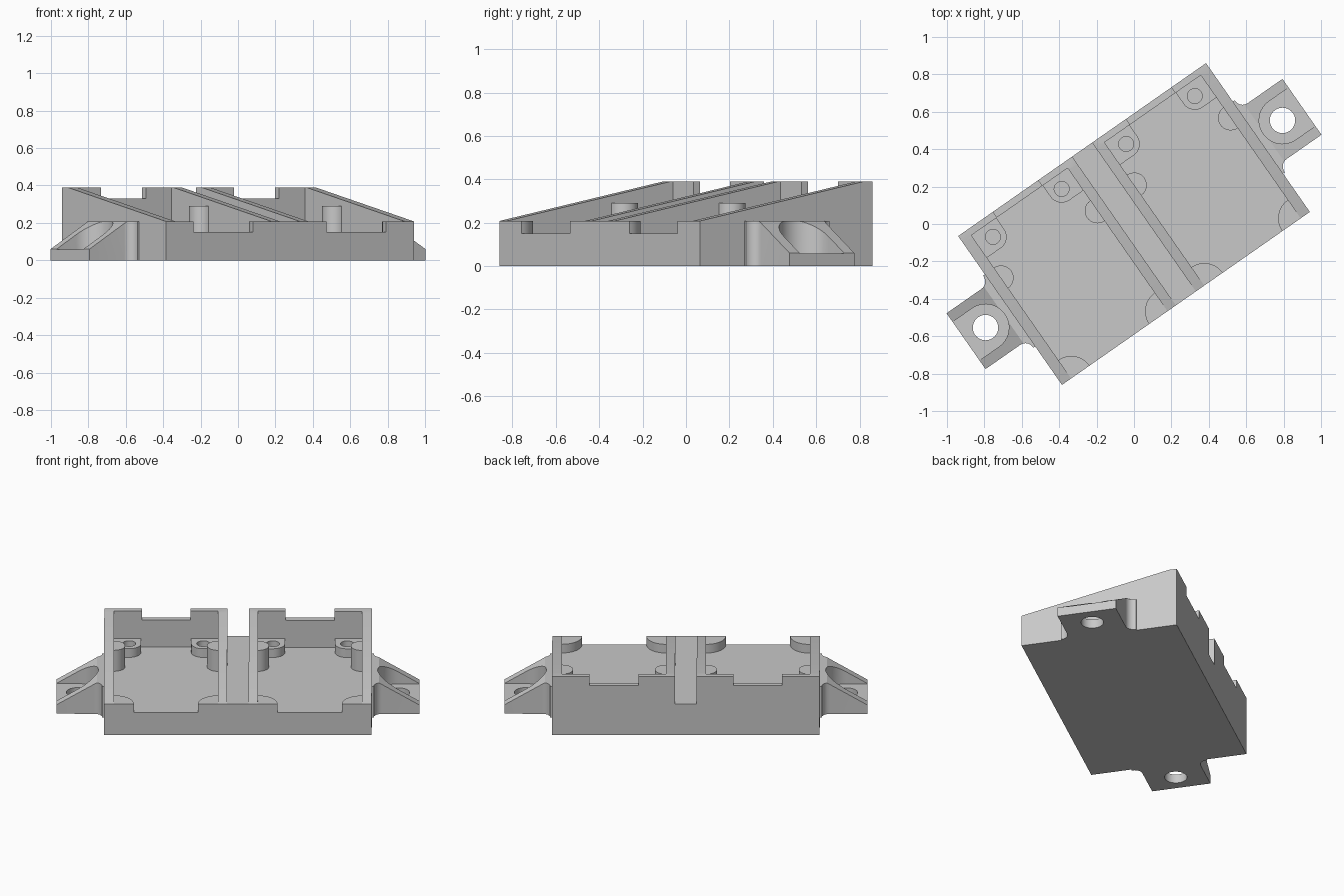
import bpy, bmesh
from math import radians, cos, sin, pi
from mathutils import Matrix

old = bpy.data.objects.get("Cube")
if old:
    bpy.data.objects.remove(old, do_unlink=True)

grey = bpy.data.materials.new("mid grey")
grey.use_nodes = True
GREY = (0.58, 0.58, 0.58, 1)
grey.diffuse_color = GREY
grey.node_tree.nodes["Principled BSDF"].inputs["Base Color"].default_value = GREY

L, W = 0.808, 0.485            # half length and half depth of the body
FLOOR, LOW, HIGH = 0.15, 0.208, 0.39
BACK = 0.448                   # inner face of the back wall
POCKET, HALF = 0.434, 0.314    # pocket centre offset and half width
TURN = Matrix.Rotation(radians(34.9), 4, 'Z')


def arc(x, y, r, a0, a1, n=16):
    return [(x + r * cos(radians(a0 + (a1 - a0) * i / n)),
             y + r * sin(radians(a0 + (a1 - a0) * i / n))) for i in range(n + 1)]


def rect(x0, x1, y0, y1):
    return [(x0, y0), (x1, y0), (x1, y1), (x0, y1)]


def prism(name, outline, lo, hi, axis='z'):
    """Extrude an outline along z, x (outline is y,z) or y (outline is x,z)."""
    place = {'z': lambda a, b, c: (a, b, c),
             'x': lambda a, b, c: (c, a, b),
             'y': lambda a, b, c: (a, c, b)}[axis]
    bm = bmesh.new()
    face = bm.faces.new([bm.verts.new(place(a, b, lo)) for a, b in outline])
    top = bmesh.ops.extrude_face_region(bm, geom=[face])
    shift = place(0, 0, hi - lo)
    bmesh.ops.translate(bm, vec=shift,
                        verts=[v for v in top['geom'] if isinstance(v, bmesh.types.BMVert)])
    bmesh.ops.recalc_face_normals(bm, faces=bm.faces)
    mesh = bpy.data.meshes.new(name)
    bm.to_mesh(mesh)
    bm.free()
    mesh.materials.append(grey)
    ob = bpy.data.objects.new(name, mesh)
    bpy.context.collection.objects.link(ob)
    return ob


def cut(ob, *cutters):
    for c in cutters:
        mod = ob.modifiers.new("cut", 'BOOLEAN')
        mod.operation, mod.solver, mod.object = 'DIFFERENCE', 'EXACT', c
        bpy.context.view_layer.objects.active = ob
        bpy.ops.object.modifier_apply(modifier=mod.name)
        bpy.data.objects.remove(c, do_unlink=True)


def finish(ob):
    ob.data.transform(TURN)
    bpy.ops.object.select_all(action='DESELECT')
    ob.select_set(True)
    bpy.context.view_layer.objects.active = ob
    bpy.ops.object.shade_smooth_by_angle(angle=radians(30))


# Wedge body with central slot, two open pockets and back wall notches
body = prism("body", [(-W, 0), (W, 0), (W, HIGH), (0.435, HIGH), (-W, LOW)], -L, L, 'x')
cut(body, prism("slot_cutter", rect(-0.065, 0.065, -1, 1), LOW, 1))
for c in (-POCKET, POCKET):
    cut(body,
        prism("pocket_cutter", rect(c - HALF, c + HALF, -1, BACK), FLOOR, 1),
        prism("notch_cutter", rect(c - 0.147, c + 0.147, 0.3, 1), 0.33, 1))
finish(body)

# Pocket supports, mirrored within each pocket
for c, side in ((-POCKET, "right"), (POCKET, "left")):
    for m, part in ((-1, "a"), (1, "b")):
        def put(outline):
            return [(c + m * x, y) for x, y in outline]
        tag = side + "_" + part
        # Screw boss in the back corner
        bx, by, r = HALF - 0.09, 0.375, 0.073
        boss = prism("screw_boss_" + tag,
                     put([(HALF, BACK), (bx - r, BACK)] + arc(bx, by, r, 180, 270)
                         + [(HALF, by - r)]), FLOOR - 0.01, LOW)
        cut(boss, prism("hole_cutter", put(arc(bx, by, 0.04, 0, 345, 23)), FLOOR, 1))
        finish(boss)
        # Tall half-round post on the side wall
        finish(prism("side_post_" + tag, put(arc(HALF, 0.17, 0.067, 90, 270)),
                     FLOOR - 0.01, 0.29))
        # Quarter-round pad in the front corner
        finish(prism("front_pad_" + tag,
                     put([(HALF, -W)] + arc(HALF, -W, 0.12, 90, 180)),
                     FLOOR - 0.01, LOW))

# Mounting ears with sloped sides, screw recess and through hole
for m, side in ((-1, "right"), (1, "left")):
    def put(outline):
        return [(m * x, y) for x, y in outline]
    tip, half, hx = 1.095, 0.182, 0.968
    flank = [(L - 0.01, 0.235), (0.82, 0.235)] + arc(0.868, 0.23, 0.048, 180, 270, 8) \
        + [(tip, half)]
    ear = prism("mounting_ear_" + side,
                put(flank + [(x, -y) for x, y in reversed(flank)]), 0, LOW)
    cut(ear,
        prism("slope_cutter", put([(0.85, LOW), (tip, 0.06), (1.3, 0.06),
                                   (1.3, 0.5), (0.85, 0.5)]), -1, 1, 'y'),
        prism("recess_cutter", put(arc(hx, 0, 0.125, 90, 270, 24)
                                   + [(1.3, -0.125), (1.3, 0.125)]), 0.058, 1),
        prism("hole_cutter", put(arc(hx, 0, 0.068, 0, 348.75, 31)), -1, 1))
    finish(ear)
